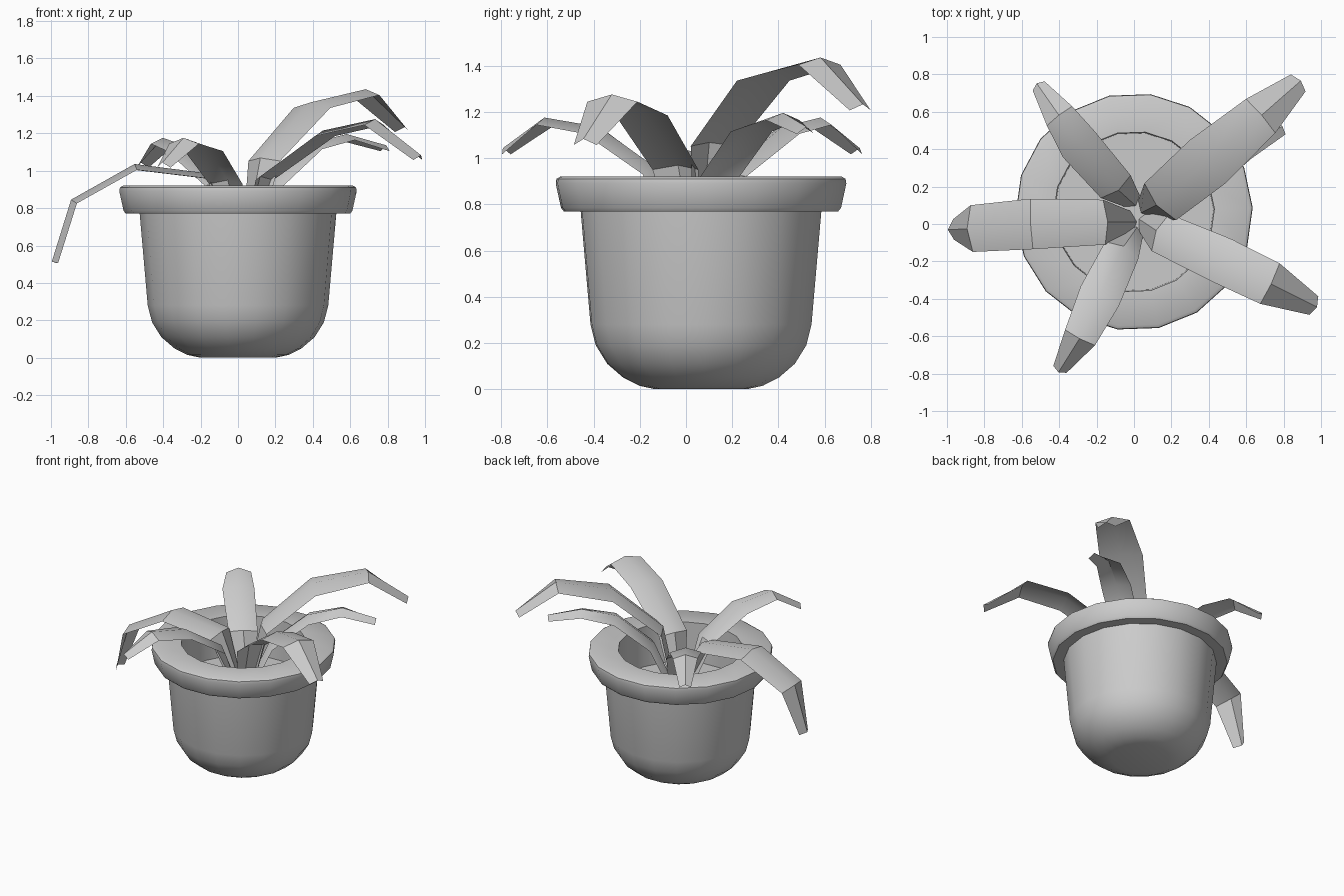
import bpy, bmesh, math
from mathutils import Vector

if "Cube" in bpy.data.objects:
    bpy.data.objects.remove(bpy.data.objects["Cube"])

CENTRE = Vector((0, 0.065, 0))
SIDES = 18


def finish(name, bm, angle, recalc=False):
    if recalc:
        bmesh.ops.recalc_face_normals(bm, faces=bm.faces)
    me = bpy.data.meshes.new(name)
    bm.to_mesh(me)
    bm.free()
    ob = bpy.data.objects.new(name, me)
    bpy.context.collection.objects.link(ob)
    bpy.ops.object.select_all(action='DESELECT')
    ob.select_set(True)
    bpy.context.view_layer.objects.active = ob
    bpy.ops.object.shade_smooth_by_angle(angle=math.radians(angle))
    return ob


def lathe(name, profile):
    # closed at both ends with flat caps
    bm = bmesh.new()
    rings = []
    for r, z in profile:
        rings.append([bm.verts.new(CENTRE + Vector((
            r * math.cos(math.tau * (i + 0.1) / SIDES),
            r * math.sin(math.tau * (i + 0.1) / SIDES), z)))
            for i in range(SIDES)])
    for a, b in zip(rings, rings[1:]):
        for i in range(SIDES):
            j = (i + 1) % SIDES
            bm.faces.new((a[i], a[j], b[j], b[i]))
    bm.faces.new(rings[0])
    bm.faces.new(rings[-1])
    return finish(name, bm, 40, True)


def leaf(name, sections):
    # strip with a slightly raised midrib; section = x, y, z, width
    pts = [Vector(s[:3]) for s in sections]
    flat = pts[-1] - pts[1]
    side = Vector((-flat.y, flat.x, 0)).normalized()
    bm = bmesh.new()
    rows = []
    for i, p in enumerate(pts):
        a = (p - pts[i - 1]).normalized() if i else Vector()
        b = (pts[i + 1] - p).normalized() if i < len(pts) - 1 else Vector()
        normal = (a + b).cross(side).normalized()
        rise = normal * 0.016
        w = side * sections[i][3] / 2
        rows.append([bm.verts.new(q) for q in (p - w - rise, p + rise, p + w - rise)])
    for a, b in zip(rows, rows[1:]):
        for k in range(2):
            bm.faces.new((a[k], b[k], b[k + 1], a[k + 1]))
    return finish(name, bm, 35)


# Pot with overhanging rim, hollow down to the soil level
lathe("pot", [
    (0.20, 0.0), (0.27, 0.015), (0.34, 0.05), (0.41, 0.11), (0.46, 0.19),
    (0.483, 0.28), (0.526, 0.77), (0.60, 0.77), (0.612, 0.785),
    (0.635, 0.89), (0.632, 0.91), (0.615, 0.92), (0.43, 0.92), (0.425, 0.62)])

# Arching leaves
leaf("leaf_back_right_large", [
    (0.05, 0.07, 0.62, 0.12), (0.13, 0.11, 1.06, 0.26), (0.39, 0.33, 1.35, 0.30),
    (0.68, 0.58, 1.42, 0.24), (0.885, 0.76, 1.22, 0.12)])
leaf("leaf_back_right_small", [
    (0.06, 0.08, 0.62, 0.10), (0.18, 0.14, 0.93, 0.20), (0.39, 0.28, 1.13, 0.21),
    (0.58, 0.42, 1.18, 0.17), (0.79, 0.52, 1.12, 0.09)])
leaf("leaf_front_right", [
    (0.04, 0.02, 0.62, 0.12), (0.13, -0.04, 0.96, 0.22), (0.46, -0.19, 1.20, 0.25),
    (0.73, -0.32, 1.26, 0.24), (0.97, -0.44, 1.07, 0.11)])
leaf("leaf_left", [
    (0.0, 0.01, 0.62, 0.12), (-0.15, 0.01, 0.97, 0.24), (-0.55, 0.0, 1.02, 0.27),
    (-0.88, -0.025, 0.835, 0.25), (-0.98, -0.03, 0.51, 0.11)])
leaf("leaf_back_left", [
    (0.0, 0.11, 0.62, 0.10), (-0.09, 0.19, 0.93, 0.20), (-0.29, 0.42, 1.12, 0.22),
    (-0.40, 0.58, 1.16, 0.17), (-0.515, 0.745, 1.03, 0.08)])
leaf("leaf_front_left", [
    (0.01, -0.03, 0.62, 0.10), (-0.06, -0.13, 0.94, 0.20), (-0.18, -0.38, 1.12, 0.23),
    (-0.29, -0.61, 1.16, 0.18), (-0.40, -0.785, 1.03, 0.08)])
